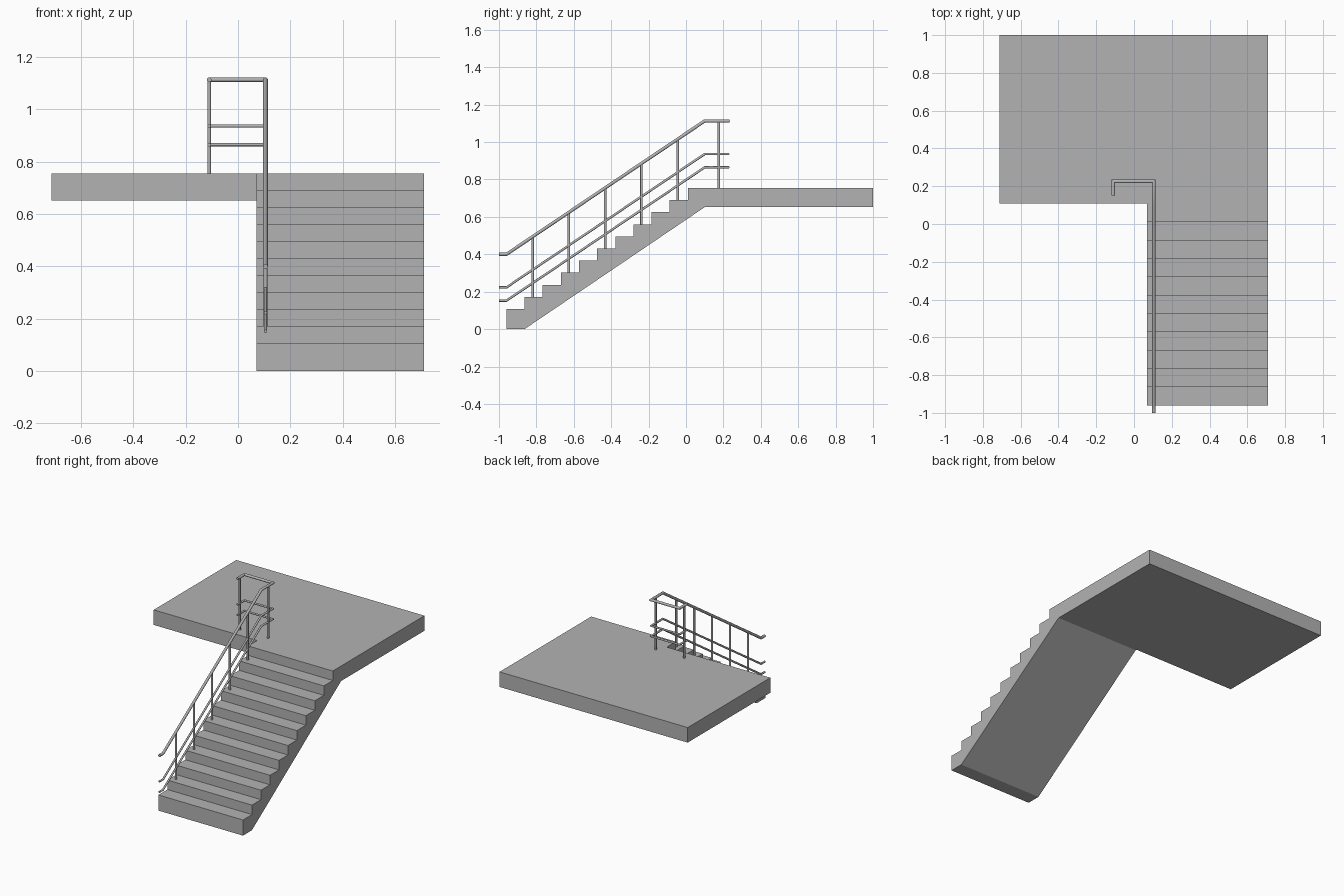
import bpy, bmesh, math
from mathutils import Vector

cube = bpy.data.objects.get("Cube")
if cube:
    bpy.data.objects.remove(cube, do_unlink=True)

grey = bpy.data.materials.new("concrete_grey")
grey.use_nodes = True
COLOUR = (0.45, 0.45, 0.45, 1)
grey.diffuse_color = COLOUR
grey.node_tree.nodes["Principled BSDF"].inputs["Base Color"].default_value = COLOUR


def finish(bm, name, smooth=False):
    bmesh.ops.recalc_face_normals(bm, faces=bm.faces)
    mesh = bpy.data.meshes.new(name)
    bm.to_mesh(mesh)
    bm.free()
    mesh.materials.append(grey)
    obj = bpy.data.objects.new(name, mesh)
    bpy.context.collection.objects.link(obj)
    if smooth:
        bpy.ops.object.select_all(action='DESELECT')
        obj.select_set(True)
        bpy.context.view_layer.objects.active = obj
        bpy.ops.object.shade_smooth_by_angle(angle=math.radians(40))
    return obj


def prism(name, points, offset):
    """Extrude a flat outline by an offset."""
    bm = bmesh.new()
    face = bm.faces.new([bm.verts.new(p) for p in points])
    geom = bmesh.ops.extrude_face_region(bm, geom=[face])["geom"]
    moved = [g for g in geom if isinstance(g, bmesh.types.BMVert)]
    bmesh.ops.translate(bm, verts=moved, vec=offset)
    return finish(bm, name)


def pipe(name, path, radius, sides=12):
    """Sweep a round tube along a path with mitred corners."""
    pts = [Vector(p) for p in path]
    dirs = [(b - a).normalized() for a, b in zip(pts, pts[1:])]
    u = dirs[0].orthogonal().normalized()
    w = dirs[0].cross(u)
    angles = [math.tau * i / sides for i in range(sides)]
    ring = [pts[0] + radius * (math.cos(a) * u + math.sin(a) * w) for a in angles]
    bm = bmesh.new()
    loops = [[bm.verts.new(p) for p in ring]]
    for i, d in enumerate(dirs):
        end = pts[i + 1]
        normal = d + dirs[min(i + 1, len(dirs) - 1)]
        ring = [p + d * ((end - p).dot(normal) / d.dot(normal)) for p in ring]
        loops.append([bm.verts.new(p) for p in ring])
    for a, b in zip(loops, loops[1:]):
        for i in range(sides):
            j = (i + 1) % sides
            bm.faces.new((a[i], a[j], b[j], b[i]))
    bm.faces.new(loops[0])
    bm.faces.new(loops[-1])
    return finish(bm, name, smooth=True)


# Main dimensions
LEFT, INNER, RIGHT = -0.713, 0.07, 0.71
TOP, UNDER, JOIN = 0.755, 0.652, 0.108
FRONT, GOING, FIRST, RISE, STEPS = -0.96, 0.097, 0.107, 0.0648, 10

# Landing slab
prism("landing", [(LEFT, JOIN, UNDER), (RIGHT, JOIN, UNDER),
                  (RIGHT, 1, UNDER), (LEFT, 1, UNDER)], (0, 0, TOP - UNDER))

# Stair flight with sloping underside
outline = [(FRONT, 0)]
for i in range(STEPS + 1):
    y, z = FRONT + GOING * i, FIRST + RISE * i
    outline += [(y, z), (y + GOING if i < STEPS else JOIN, z)]
outline += [(JOIN, UNDER), (0.1, UNDER), (-0.863, 0)]
prism("stair_flight", [(INNER, y, z) for y, z in outline], (RIGHT - INNER, 0, 0))

# Handrail and two lower rails, each turning back over the landing
RAIL_X, END_X, TURN_Y = 0.105, -0.11, 0.226
LOW, HIGH = 0.4, 1.113
for name, drop, radius in (("handrail", 0, 0.009),
                           ("middle_rail", 0.177, 0.0065),
                           ("lower_rail", 0.248, 0.0065)):
    low, high = LOW - drop, HIGH - drop
    pipe(name, [(RAIL_X, -1, low), (RAIL_X, FRONT, low), (RAIL_X, 0.1, high),
                (RAIL_X, TURN_Y, high), (END_X, TURN_Y, high),
                (END_X, 0.15, high)], radius)

# Posts on every second tread
for k in range(5):
    y = -0.82 + 2 * GOING * k
    base = FIRST + RISE * (2 * k + 1)
    top = LOW + (HIGH - LOW) * (y - FRONT) / (0.1 - FRONT)
    pipe(f"stair_post_{k + 1}", [(RAIL_X, y, base), (RAIL_X, y, top)], 0.007)

# Posts on the landing
for name, x in (("landing_post_left", RAIL_X), ("landing_post_right", END_X)):
    pipe(name, [(x, 0.176, TOP), (x, 0.176, HIGH)], 0.007)
